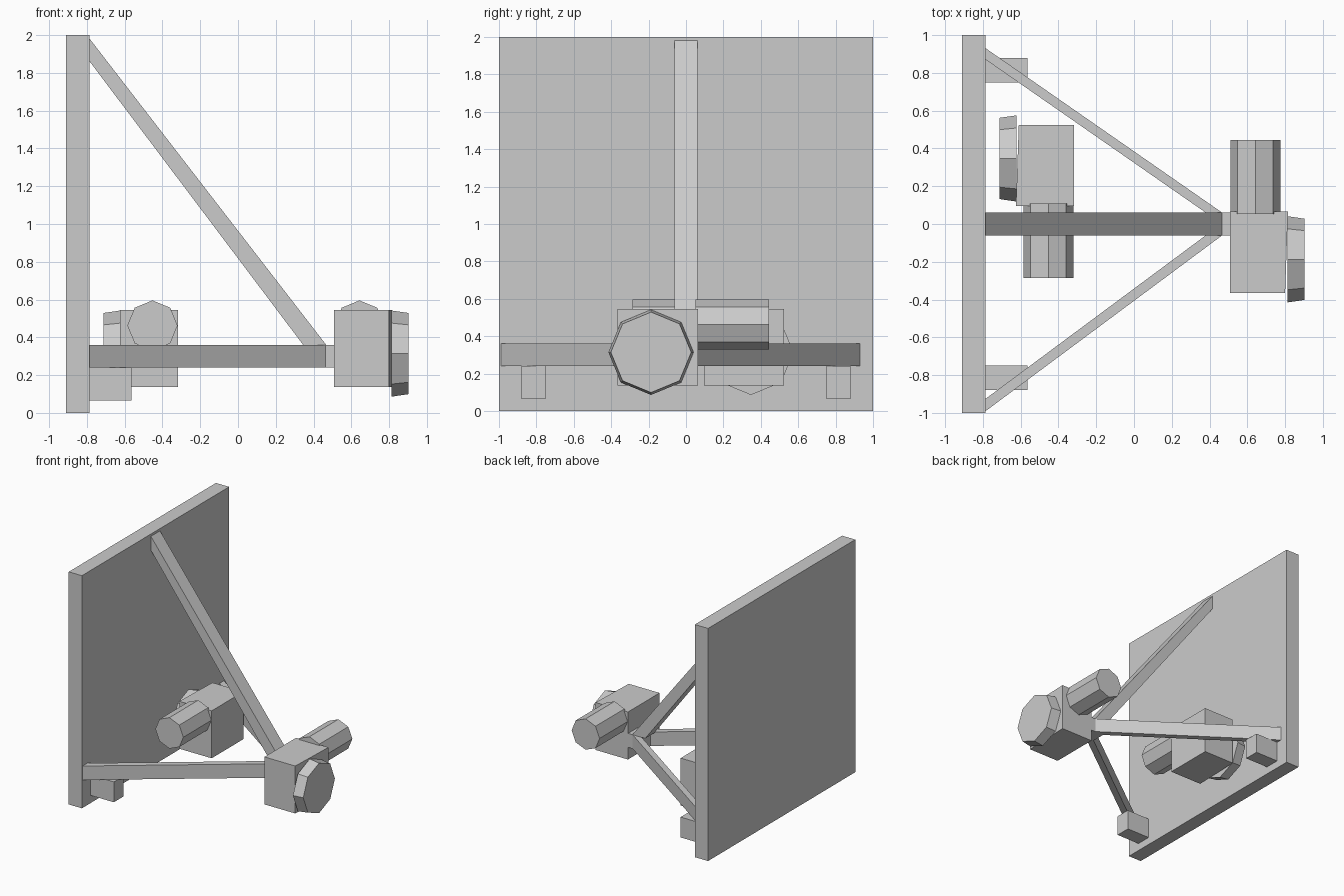
import bpy, bmesh
from math import cos, sin, pi
from mathutils import Matrix, Vector

cube = bpy.data.objects.get("Cube")
if cube:
    bpy.data.objects.remove(cube, do_unlink=True)

GREY = (0.6, 0.6, 0.6, 1)
mat = bpy.data.materials.new("light grey")
mat.use_nodes = True
mat.diffuse_color = GREY
mat.node_tree.nodes["Principled BSDF"].inputs["Base Color"].default_value = GREY


def loft(name, start, end, turn=None):
    """Closed solid between two matching outlines."""
    bm = bmesh.new()
    a = [bm.verts.new(p) for p in start]
    b = [bm.verts.new(p) for p in end]
    n = len(a)
    bm.faces.new(a)
    bm.faces.new(b[::-1])
    for i in range(n):
        j = (i + 1) % n
        bm.faces.new((a[i], b[i], b[j], a[j]))
    if turn:
        bm.transform(turn)
    bmesh.ops.recalc_face_normals(bm, faces=bm.faces)
    mesh = bpy.data.meshes.new(name)
    bm.to_mesh(mesh)
    bm.free()
    mesh.materials.append(mat)
    obj = bpy.data.objects.new(name, mesh)
    bpy.context.collection.objects.link(obj)
    return obj


def slab(name, outline, z0, z1, turn=None):
    """Plan outline raised from z0 to z1."""
    return loft(name, [(x, y, z0) for x, y in outline],
                [(x, y, z1) for x, y in outline], turn)


def box(name, x0, x1, y0, y1, z0, z1):
    return slab(name, [(x0, y0), (x1, y0), (x1, y1), (x0, y1)], z0, z1)


def octagon(centre, radius, u, v):
    angles = [i * pi / 4 for i in range(8)]
    return [Vector(centre) + radius * (cos(t) * Vector(u) + sin(t) * Vector(v))
            for t in angles]


X, Y, Z = (1, 0, 0), (0, 1, 0), (0, 0, 1)

# Upright panel and its two feet
box("panel", -0.91, -0.785, -1, 1, 0, 2)
for side, y in (("left", 0.815), ("right", -0.815)):
    box("foot_" + side, -0.79, -0.565, y - 0.065, y + 0.065, 0.065, 0.24)

# Sloping top strut
profile = [(-0.785, 1.98), (-0.785, 1.86), (0.345, 0.36), (0.467, 0.36)]
loft("top_strut", [(x, -0.062, z) for x, z in profile],
     [(x, 0.062, z) for x, z in profile])

# Level struts meeting at the hub
slab("back_strut", [(-0.785, 0.93), (-0.785, 0.87), (0.38, 0.06), (0.467, 0.06)], 0.24, 0.36)
slab("front_strut", [(-0.785, -0.99), (-0.785, -0.925), (0.38, -0.06), (0.467, -0.06)], 0.24, 0.36)
box("hub", 0.38, 0.51, -0.062, 0.062, 0.24, 0.36)


# Drive unit: housing, tapered wheel and motor barrel
def drive_unit(name, turn):
    slab(name + "_housing", [(0.507, -0.365), (0.8, -0.365), (0.815, 0.065), (0.507, 0.065)],
         0.137, 0.545, turn)
    loft(name + "_wheel", octagon((0.813, -0.187, 0.314), 0.228, Y, Z),
         octagon((0.902, -0.187, 0.314), 0.215, Y, Z), turn)
    loft(name + "_motor", octagon((0.643, 0.052, 0.4625), 0.133, X, Z),
         octagon((0.643, 0.445, 0.4625), 0.133, X, Z), turn)


half_turn = Matrix.Translation((0.19, 0.16, 0)) @ Matrix.Rotation(pi, 4, "Z")
drive_unit("outer_drive", Matrix.Identity(4))
drive_unit("inner_drive", half_turn)
